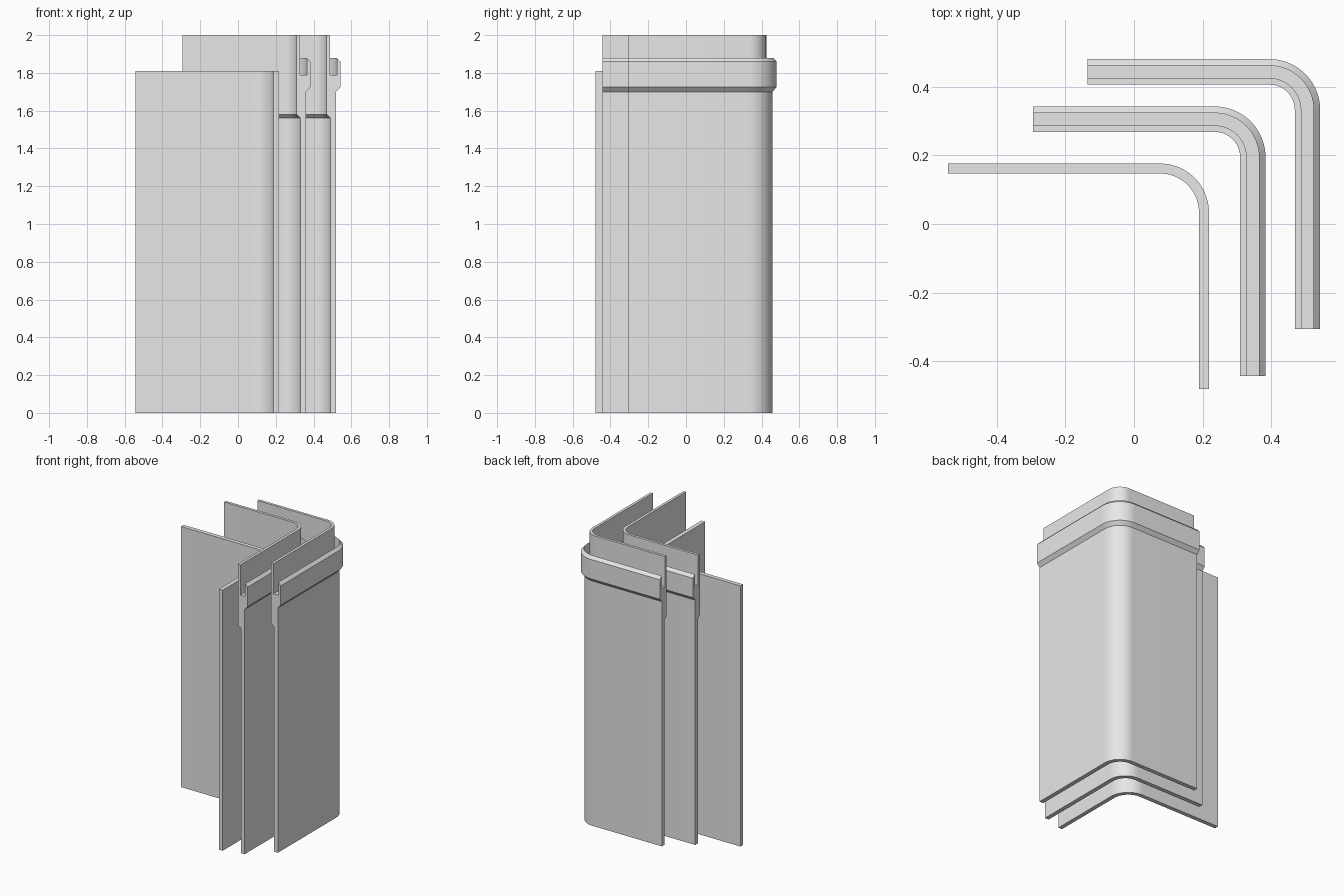
import bpy, bmesh, math

if "Cube" in bpy.data.objects:
    bpy.data.objects.remove(bpy.data.objects["Cube"])

grey = bpy.data.materials.new("plain grey")
grey.diffuse_color = (0.8, 0.8, 0.8, 1)
grey.use_nodes = True
grey.node_tree.nodes["Principled BSDF"].inputs["Base Color"].default_value = grey.diffuse_color

ARC_STEPS = 20


def corner_panel(name, profile, outer_x, outer_y, left, front, radius):
    """Sweep a (depth from outer face, z) profile along a rounded L path."""
    cx, cy = outer_x - radius, outer_y - radius
    rings = []
    bm = bmesh.new()

    def ring(place):
        rings.append([bm.verts.new((*place(radius - d), z)) for d, z in profile])

    ring(lambda r: (left, cy + r))
    for i in range(ARC_STEPS + 1):
        a = math.pi / 2 * (1 - i / ARC_STEPS)
        ring(lambda r: (cx + r * math.cos(a), cy + r * math.sin(a)))
    ring(lambda r: (cx + r, front))

    n = len(profile)
    for a, b in zip(rings, rings[1:]):
        for j in range(n):
            k = (j + 1) % n
            bm.faces.new((a[j], a[k], b[k], b[j]))
    bm.faces.new(rings[0])
    bm.faces.new(rings[-1][::-1])
    bmesh.ops.recalc_face_normals(bm, faces=bm.faces)

    mesh = bpy.data.meshes.new(name)
    bm.to_mesh(mesh)
    bm.free()
    mesh.materials.append(grey)
    obj = bpy.data.objects.new(name, mesh)
    bpy.context.collection.objects.link(obj)
    bpy.ops.object.select_all(action='DESELECT')
    obj.select_set(True)
    bpy.context.view_layer.objects.active = obj
    bpy.ops.object.shade_smooth_by_angle(angle=math.radians(30))
    return obj


# Plain sheet section
flat_sheet = [(0, 0), (0.029, 0), (0.029, 1.81), (0, 1.81)]

# Lower wall, outer lip with groove, and set-back upper wall
socket_wall = [
    (0.052, 0), (0.022, 0), (0.022, 1.70), (0, 1.725), (0, 1.86),
    (0.019, 1.88), (0.019, 1.79), (0.055, 1.79), (0.055, 2.0),
    (0.074, 2.0), (0.074, 1.58), (0.052, 1.56),
]

corner_panel("inner_panel", flat_sheet, 0.218, 0.176, -0.542, -0.48, 0.142)
corner_panel("middle_panel", socket_wall, 0.383, 0.342, -0.294, -0.442, 0.148)
corner_panel("outer_panel", socket_wall, 0.542, 0.48, -0.135, -0.305, 0.148)
